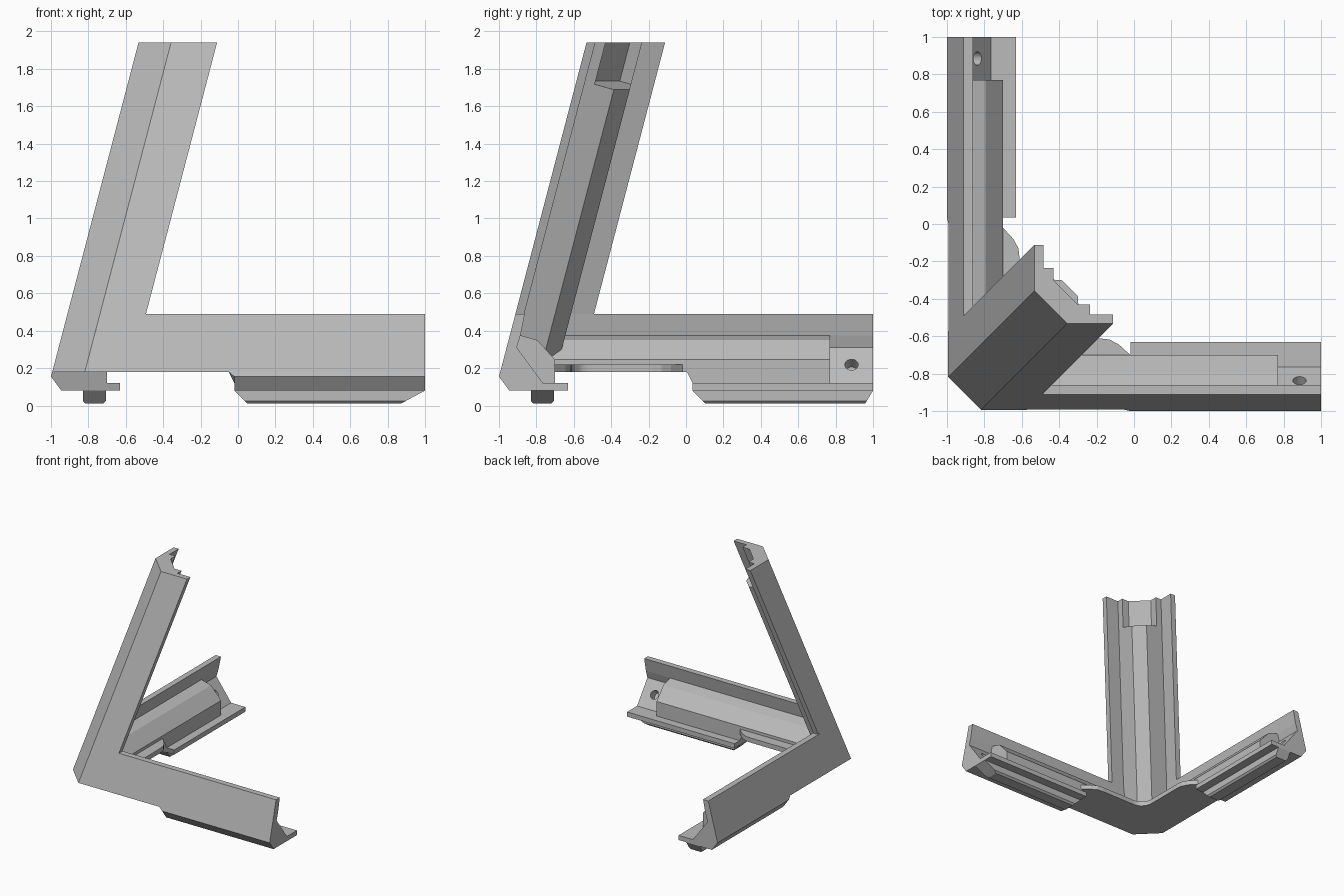
import bpy, bmesh, math
from mathutils import Vector

cube = bpy.data.objects.get("Cube")
if cube:
    bpy.data.objects.remove(cube, do_unlink=True)

LEAN = 0.262      # inward lean of the post and outer faces
TOP, FLOOR = 1.94, 0.18

grey = bpy.data.materials.new("matte_grey")
grey.use_nodes = True
grey.diffuse_color = (0.5, 0.5, 0.5, 1)
grey.node_tree.nodes["Principled BSDF"].inputs["Base Color"].default_value = (0.5, 0.5, 0.5, 1)


def loft(start, end):
    """Closed prism between two matching loops of points."""
    bm = bmesh.new()
    a = [bm.verts.new(p) for p in start]
    b = [bm.verts.new(p) for p in end]
    bm.faces.new(a)
    bm.faces.new(b[::-1])
    for i in range(len(a)):
        j = (i + 1) % len(a)
        bm.faces.new((a[j], a[i], b[i], b[j]))
    return bm


def cut(bm, point, normal):
    """Remove everything on the normal side of a plane and cap the opening."""
    bmesh.ops.bisect_plane(bm, geom=bm.verts[:] + bm.edges[:] + bm.faces[:],
                           plane_co=point, plane_no=normal, clear_outer=True)
    bmesh.ops.holes_fill(bm, edges=[e for e in bm.edges if e.is_boundary], sides=0)


def finish(bm, name, swap=False):
    """Turn a bmesh into an object, optionally mirrored across the corner diagonal."""
    if swap:
        for v in bm.verts:
            v.co.x, v.co.y = v.co.y, v.co.x
    bmesh.ops.recalc_face_normals(bm, faces=bm.faces[:])
    mesh = bpy.data.meshes.new(name)
    bm.to_mesh(mesh)
    bm.free()
    mesh.materials.append(grey)
    obj = bpy.data.objects.new(name, mesh)
    bpy.context.collection.objects.link(obj)
    return obj


def drill(obj, centre, normal, radius=0.036, depth=0.07):
    """Sink a blind round screw hole into a face."""
    normal = Vector(normal).normalized()
    bm = bmesh.new()
    bmesh.ops.create_cone(bm, cap_ends=True, segments=32, radius1=radius,
                          radius2=radius, depth=2 * depth)
    rot = Vector((0, 0, 1)).rotation_difference(normal).to_matrix()
    for v in bm.verts:
        v.co = rot @ v.co + Vector(centre)
    cutter = finish(bm, "hole_cutter")
    cutter.hide_render = True
    mod = obj.modifiers.new("hole", 'BOOLEAN')
    mod.operation, mod.solver, mod.object = 'DIFFERENCE', 'EXACT', cutter
    bpy.context.view_layer.update()
    deps = bpy.context.evaluated_depsgraph_get()
    mesh = bpy.data.meshes.new_from_object(obj.evaluated_get(deps))
    obj.modifiers.clear()
    obj.data = mesh
    bpy.data.objects.remove(cutter, do_unlink=True)


def along(profile, start, end):
    """Extrude a (y, z) profile along x; ends may depend on z."""
    return loft([(start(z), y, z) for y, z in profile],
                [(end(z), y, z) for y, z in profile])


# Arm cross-sections as (y, z)
wall = [(-.993, FLOOR), (-.912, .49), (-.862, .49), (-.868, .46), (-.885, .375)]
arm_upper = wall + [(-.795, .35), (-.70, .245), (-.70, FLOOR)]
arm_lower = [(-.993, FLOOR), (-1, .155), (-.945, .08), (-.63, .08),
             (-.63, .12), (-.70, .12), (-.70, FLOOR)]
arm_end = wall + [(-.905, .31), (-.765, .12), (-.63, .12), (-.63, .08),
                  (-.945, .08), (-1, .155)]
rail = [(-.83, .08), (-.83, .025), (-.815, .01), (-.72, .01), (-.705, .025), (-.705, .08)]
SEAT = .77


def build_arm(side, swap, low, end_taper):
    # Long ribbed body, mitred at the corner
    bm = along(arm_upper, lambda z: -1.2, lambda z: SEAT)
    cut(bm, (0, 0, 0), (-1, 1, 0))
    cut(bm, (-.905, -.905, FLOOR), (-1, -1, 2 * LEAN))
    finish(bm, side + "_arm_body", swap)
    # Lower flange
    finish(along(arm_lower, lambda z: low - max(0, z - .155) * 1.2, lambda z: SEAT),
           side + "_arm_flange", swap)
    # End seat with its screw hole
    seat = finish(along(arm_end, lambda z: SEAT, lambda z: 1), side + "_arm_end", swap)
    centre, normal = [.885, -.838, .218], [0, .19, .14]
    if swap:
        centre[:2], normal[:2] = centre[1::-1], normal[1::-1]
    drill(seat, centre, normal)
    # Tapered foot rail
    finish(along(rail, lambda z: low + (.08 - z),
                 lambda z: 1 - (.08 - z) * end_taper), side + "_foot_rail", swap)


build_arm("left", False, -.02, 1.85)
build_arm("back", True, .035, .6)


def lean(x, y, z):
    """Slide a point of the top cross-section down the leaning post."""
    return (x + LEAN * (z - TOP), y + LEAN * (z - TOP), z)


def diagonal(half):
    """Complete a half outline by reflecting it across the corner diagonal."""
    return half + [(y, x) for x, y in reversed(half)]


# Leaning post with side wings and a screw seat at its top
post = diagonal([(-.358, -.532), (-.112, -.532), (-.112, -.485), (-.235, -.485),
                 (-.235, -.43), (-.30, -.43)])
post_obj = finish(loft([lean(x, y, FLOOR) for x, y in post],
                       [lean(x, y, TOP) for x, y in post]), "post")
drill(post_obj, (-.391, -.391, 1.84), (1, 1, -2 * LEAN))

# Raised rib on the inside of the post, ending square below the seat
rib = diagonal([(-.36, -.48), (-.235, -.48), (-.235, -.32)])
finish(loft([lean(x, y, FLOOR) for x, y in rib],
            [lean(x, y, 1.69 - .26 * (x + y + .56)) for x, y in rib]), "post_rib")

# Thin web under the inside of the corner, with a rounded inner bend
bend = [(-.51 - .102 * math.sin(a), -.51 - .102 * math.cos(a))
        for a in (math.radians(9 * i) for i in range(6))]
web = diagonal([(-.75, -.95), (-.05, -.95), (-.02, -.70), (-.08, -.645),
                (-.13, -.618), (-.18, -.612)] + bend[:5])
finish(loft([(x, y, FLOOR) for x, y in web], [(x, y, .22) for x, y in web]), "corner_web")
